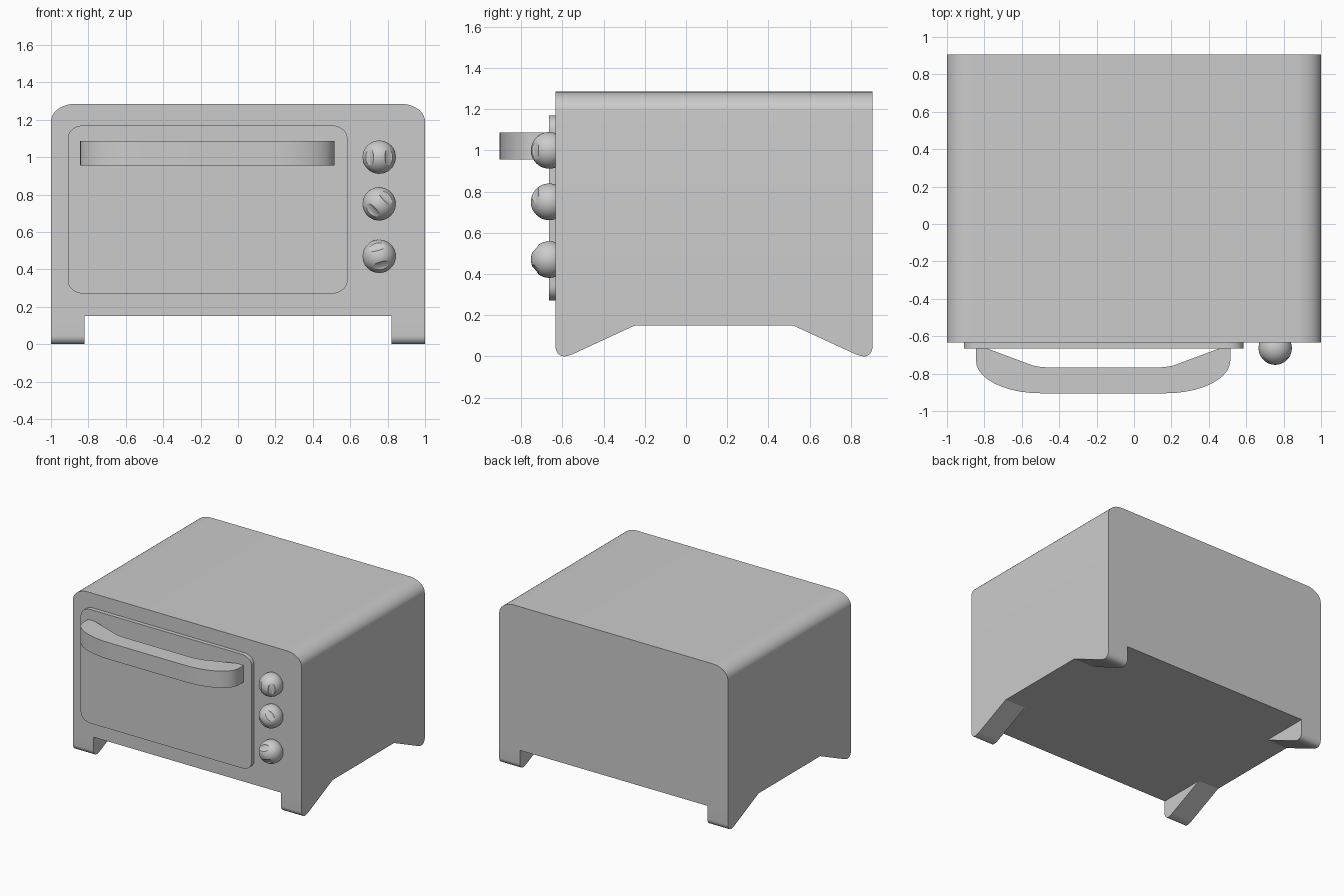
import bpy, bmesh, math
from mathutils import Vector, Matrix

if "Cube" in bpy.data.objects:
    bpy.data.objects.remove(bpy.data.objects["Cube"])


def outline(corners, steps=10):
    """Corner = (u, v, a, b): rounded over length a before and b after the point."""
    pts, n = [], len(corners)
    for i, (u, v, a, b) in enumerate(corners):
        p = Vector((u, v))
        if a == 0:
            pts.append(p)
            continue
        va = (Vector(corners[i - 1][:2]) - p).normalized() * a
        vb = (Vector(corners[(i + 1) % n][:2]) - p).normalized() * b
        for k in range(steps + 1):
            t = math.pi / 2 * k / steps
            pts.append(p + va * (1 - math.sin(t)) + vb * (1 - math.cos(t)))
    return pts


def smooth(obj, angle=30):
    bpy.ops.object.select_all(action='DESELECT')
    obj.select_set(True)
    bpy.context.view_layer.objects.active = obj
    bpy.ops.object.shade_smooth_by_angle(angle=math.radians(angle))


def add_object(name, bm):
    bmesh.ops.recalc_face_normals(bm, faces=bm.faces)
    mesh = bpy.data.meshes.new(name)
    bm.to_mesh(mesh)
    bm.free()
    obj = bpy.data.objects.new(name, mesh)
    bpy.context.collection.objects.link(obj)
    return obj


def prism(name, corners, axis, lo, hi):
    """Extrude a rounded outline along x, y or z."""
    def place(p, w):
        return {'x': (w, p.x, p.y), 'y': (p.x, w, p.y), 'z': (p.x, p.y, w)}[axis]
    pts = outline(corners)
    bm = bmesh.new()
    a = [bm.verts.new(place(p, lo)) for p in pts]
    b = [bm.verts.new(place(p, hi)) for p in pts]
    bm.faces.new(a)
    bm.faces.new(b)
    for i in range(len(pts)):
        j = (i + 1) % len(pts)
        bm.faces.new((a[i], a[j], b[j], b[i]))
    obj = add_object(name, bm)
    smooth(obj)
    return obj


FRONT, BACK = -0.633, 0.905

# Housing with rounded upper edges
prism("housing", [(-1, 0.15, 0, 0), (-1, 1.285, 0.095, 0.13),
                  (1, 1.285, 0.13, 0.095), (1, 0.15, 0, 0)], 'y', FRONT, BACK)

# Four wedge feet, flush with the housing
for end, y0, s in (("front", FRONT, 1), ("back", BACK, -1)):
    profile = [(y0, 0.15, 0, 0), (y0, 0, 0.045, 0.04),
               (y0 + s * 0.06, 0, 0.018, 0.03), (y0 + s * 0.385, 0.15, 0, 0)]
    prism(end + "_left_foot", profile, 'x', -1, -0.82)
    prism(end + "_right_foot", profile, 'x', 0.82, 1)

# Door panel
prism("door", [(-0.91, 0.27, 0.07, 0.085), (0.585, 0.27, 0.085, 0.07),
               (0.585, 1.17, 0.07, 0.085), (-0.91, 1.17, 0.085, 0.07)],
      'y', -0.665, FRONT)

# Curved handle, mirrored half-outline seen from above
half = [(-0.845, -0.66, 0, 0), (-0.845, -0.905, 0.175, 0.345)]
inner = [(-0.51, -0.768, 0.09, 0.035), (-0.80, -0.66, 0, 0)]
cx = -0.165


def flip(corners):
    return [(2 * cx - u, v, b, a) for u, v, a, b in reversed(corners)]


prism("handle", half + flip(half) + flip(inner) + inner, 'z', 0.955, 1.087)

# Knob: ball with two scoops leaving a finger grip
bm = bmesh.new()
bmesh.ops.create_uvsphere(bm, u_segments=48, v_segments=24, radius=0.089,
                          matrix=Matrix.Rotation(math.pi / 2, 4, 'X'))
knob = add_object("knob_1", bm)
bm = bmesh.new()
for side in (-1, 1):
    bmesh.ops.create_cone(bm, cap_ends=True, segments=48, radius1=0.05,
                          radius2=0.05, depth=0.4,
                          matrix=Matrix.Translation((side * 0.077, -0.102, 0)))
cutter = add_object("scoop_cutter", bm)
cutter.hide_render = True
mod = knob.modifiers.new("scoops", 'BOOLEAN')
mod.operation, mod.solver, mod.object = 'DIFFERENCE', 'EXACT', cutter
bpy.context.view_layer.objects.active = knob
knob.select_set(True)
bpy.ops.object.modifier_apply(modifier=mod.name)
bpy.data.objects.remove(cutter)
smooth(knob)

# Three knobs turned to different settings
for i, (z, turn) in enumerate(((1.0, 0), (0.75, -45), (0.47, 75))):
    k = knob if i == 0 else knob.copy()
    if i:
        k.name = f"knob_{i + 1}"
        bpy.context.collection.objects.link(k)
    k.location = (0.755, -0.664, z)
    k.rotation_euler = (0, math.radians(turn), 0)
